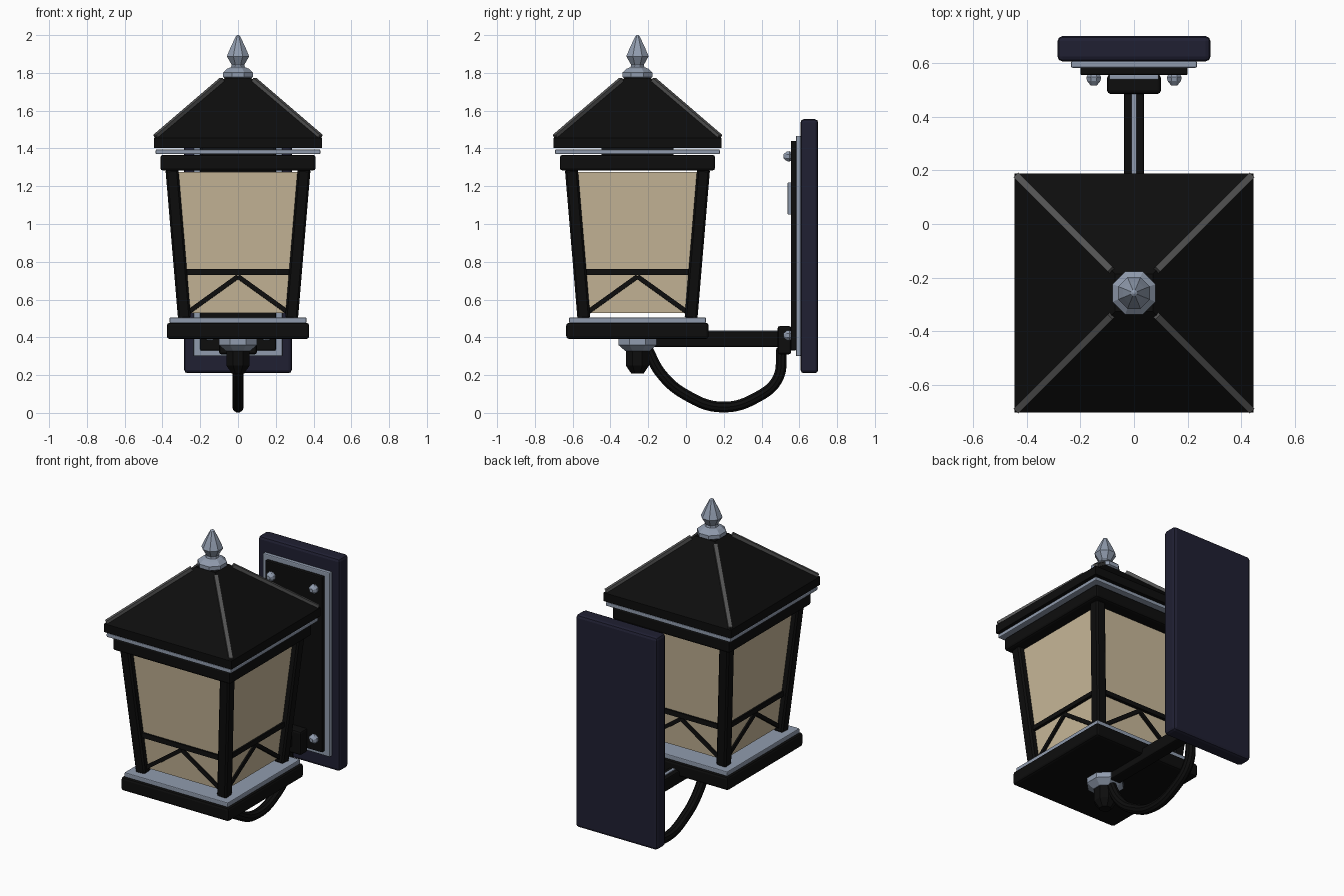
import bpy, bmesh, math
from mathutils import Vector, Matrix

if "Cube" in bpy.data.objects:
    bpy.data.objects.remove(bpy.data.objects["Cube"])

CY = -0.257  # lantern axis in y


def material(name, rgb):
    m = bpy.data.materials.new(name)
    m.diffuse_color = (*rgb, 1)
    m.use_nodes = True
    m.node_tree.nodes["Principled BSDF"].inputs["Base Color"].default_value = m.diffuse_color
    return m


BLACK = material("black metal", (0.004, 0.004, 0.004))
GREY = material("blue grey metal", (0.28, 0.33, 0.42))
RIDGE = material("dark grey ridge", (0.085, 0.085, 0.085))
GLASS = material("warm glass", (0.58, 0.48, 0.32))
NAVY = material("navy wall plate", (0.014, 0.014, 0.032))


def make(name, bm, mat, bevel=0, segments=2):
    bmesh.ops.recalc_face_normals(bm, faces=bm.faces)
    me = bpy.data.meshes.new(name)
    bm.to_mesh(me)
    bm.free()
    me.materials.append(mat)
    ob = bpy.data.objects.new(name, me)
    bpy.context.collection.objects.link(ob)
    if bevel:
        b = ob.modifiers.new("bevel", "BEVEL")
        b.width, b.segments = bevel, segments
    return ob


def box(name, x, y, z, mat, bevel=0):
    """Box from (min, max) ranges."""
    bm = bmesh.new()
    bmesh.ops.create_cube(bm, size=1)
    for v in bm.verts:
        v.co = [r[0] if c < 0 else r[1] for c, r in zip(v.co, (x, y, z))]
    return make(name, bm, mat, bevel)


def slab(name, half, z0, z1, mat, bevel=0):
    """Square slab on the lantern axis."""
    return box(name, (-half, half), (CY - half, CY + half), (z0, z1), mat, bevel)


def beam(name, p, q, w, d, up, mat, bevel=0, turn=0):
    """Bar from p to q, turned about the lantern axis by quarter turns."""
    p, q = Vector(p), Vector(q)
    a = (q - p).normalized()
    s = a.cross(Vector(up)).normalized()
    t = s.cross(a)
    bm = bmesh.new()
    bmesh.ops.create_cube(bm, size=1)
    for v in bm.verts:
        x, y, z = v.co
        v.co = (p if z < 0 else q) + s * x * w + t * y * d
    bm.transform(Matrix.Translation((0, CY, 0)) @ Matrix.Rotation(turn * math.pi / 2, 4, 'Z'))
    return make(name, bm, mat, bevel, 1)


def lathe(name, profile, sides, mat, centre=(0, CY, 0), rot=None, phase=0.0):
    """Closed solid turned from (radius, height) pairs."""
    bm = bmesh.new()
    rings = [[bm.verts.new((r * math.cos(phase + math.tau * i / sides),
                            r * math.sin(phase + math.tau * i / sides), h))
              for i in range(sides)] for r, h in profile]
    for a, b in zip(rings, rings[1:]):
        for i in range(sides):
            j = (i + 1) % sides
            bm.faces.new((a[i], a[j], b[j], b[i]))
    bm.faces.new(rings[0])
    bm.faces.new(rings[-1])
    bm.transform(Matrix.Translation(centre) @ (rot or Matrix()))
    return make(name, bm, mat)


# wall mounting plates
box("wall_plate", (-0.285, 0.285), (0.606, 0.70), (0.21, 1.555), NAVY, 0.018)
box("trim_plate", (-0.235, 0.235), (0.582, 0.607), (0.30, 1.467), GREY, 0.006)
box("mount_plate", (-0.20, 0.20), (0.555, 0.583), (0.33, 1.44), BLACK, 0.006)
box("small_panel", (-0.092, 0.092), (0.538, 0.557), (1.05, 1.22), GREY, 0.004)
box("arm_boss", (-0.10, 0.10), (0.485, 0.557), (0.31, 0.46), BLACK, 0.012)

# dome screws
for x in (-0.15, 0.15):
    for z in (0.41, 1.358):
        lathe("screw", [(0.02, -0.005), (0.03, 0.01), (0.027, 0.025), (0.012, 0.042)], 8, GREY,
              (x, 0.558, z), Matrix.Rotation(math.pi / 2, 4, 'X'), math.pi / 8)

# support arm with trim strip
box("arm", (-0.038, 0.038), (-0.25, 0.50), (0.35, 0.43), BLACK, 0.008)
box("arm_strip", (-0.01, 0.01), (0.05, 0.49), (0.425, 0.436), GREY)

# curved brace
path = [(-0.21, 0.35), (-0.13, 0.205), (0, 0.095), (0.19, 0.031),
        (0.38, 0.085), (0.485, 0.18), (0.507, 0.34)]
cu = bpy.data.curves.new("curved_brace", 'CURVE')
cu.dimensions = '3D'
cu.bevel_depth, cu.bevel_resolution, cu.resolution_u = 0.03, 3, 8
cu.use_fill_caps = True
sp = cu.splines.new('BEZIER')
sp.bezier_points.add(len(path) - 1)
for bp, (y, z) in zip(sp.bezier_points, path):
    bp.co = (0, y, z)
    bp.handle_left_type = bp.handle_right_type = 'AUTO'
cu.materials.append(BLACK)
brace = bpy.data.objects.new("curved_brace", cu)
bpy.context.collection.objects.link(brace)
bpy.context.view_layer.objects.active = brace
brace.select_set(True)
bpy.ops.object.convert(target='MESH')
bpy.ops.object.shade_smooth_by_angle()

# lantern base and drop finial
slab("base", 0.377, 0.392, 0.477, BLACK, 0.014)
slab("base_trim", 0.362, 0.475, 0.505, GREY, 0.005)
lathe("bottom_collar", [(0.07, 0.328), (0.11, 0.36), (0.11, 0.395)], 8, GREY, phase=math.pi / 8)
lathe("bottom_finial", [(0.035, 0.208), (0.066, 0.25), (0.066, 0.335)], 8, BLACK, phase=math.pi / 8)


# four flared sides
def hw(z):
    return 0.345 + (z - 1.28) * 0.084


def face_pt(x, z, out=0.0):
    return (x, -hw(z) - out, z)


N = (0, -1, 0.084)
for k in range(4):
    turn = Matrix.Translation((0, CY, 0)) @ Matrix.Rotation(k * math.pi / 2, 4, 'Z')
    bm = bmesh.new()
    quads = []
    for out in (0, -0.01):
        quads.append([bm.verts.new(face_pt(s * (hw(z) - 0.012), z, out))
                      for s, z in ((-1, 0.53), (1, 0.53), (1, 1.275), (-1, 1.275))])
    bm.faces.new(quads[0])
    bm.faces.new(quads[1])
    for i in range(4):
        j = (i + 1) % 4
        bm.faces.new((quads[0][i], quads[0][j], quads[1][j], quads[1][i]))
    bm.transform(turn)
    make("glass_pane", bm, GLASS)
    b, t = hw(0.5) + 0.004, hw(1.29) + 0.004
    beam("corner_post", (b, -b, 0.50), (t, -t, 1.29), 0.068, 0.068, (0, 1, 0), BLACK, 0.01, k)
    e = hw(0.745) - 0.02
    beam("cross_rail", face_pt(-e, 0.745), face_pt(e, 0.745), 0.03, 0.03, N, BLACK, 0, k)
    for s in (-1, 1):
        beam("diagonal_bar", face_pt(0, 0.722), face_pt(s * 0.258, 0.537), 0.024, 0.024, N, BLACK, 0, k)

# top frame, trim and roof
slab("top_frame", 0.411, 1.283, 1.366, BLACK, 0.014)
slab("top_core", 0.19, 1.36, 1.41, BLACK)
slab("roof_trim", 0.436, 1.37, 1.394, GREY, 0.005)
R = math.sqrt(2)
lathe("roof", [(0.445 * R, 1.402), (0.445 * R, 1.455), (0.07 * R, 1.772)], 4, BLACK, phase=math.pi / 4)
for k in range(4):
    beam("roof_ridge", (0.436, -0.436, 1.463), (0.085, -0.085, 1.764), 0.024, 0.022,
         (0, 0, 1), RIDGE, 0, k)

# top finial
lathe("top_finial", [(0.06, 1.764), (0.086, 1.778), (0.086, 1.802), (0.062, 1.822), (0.04, 1.83),
                     (0.036, 1.842), (0.064, 1.888), (0.045, 1.93), (0.012, 1.995), (0.004, 2.0)],
      8, GREY, phase=math.pi / 8)
